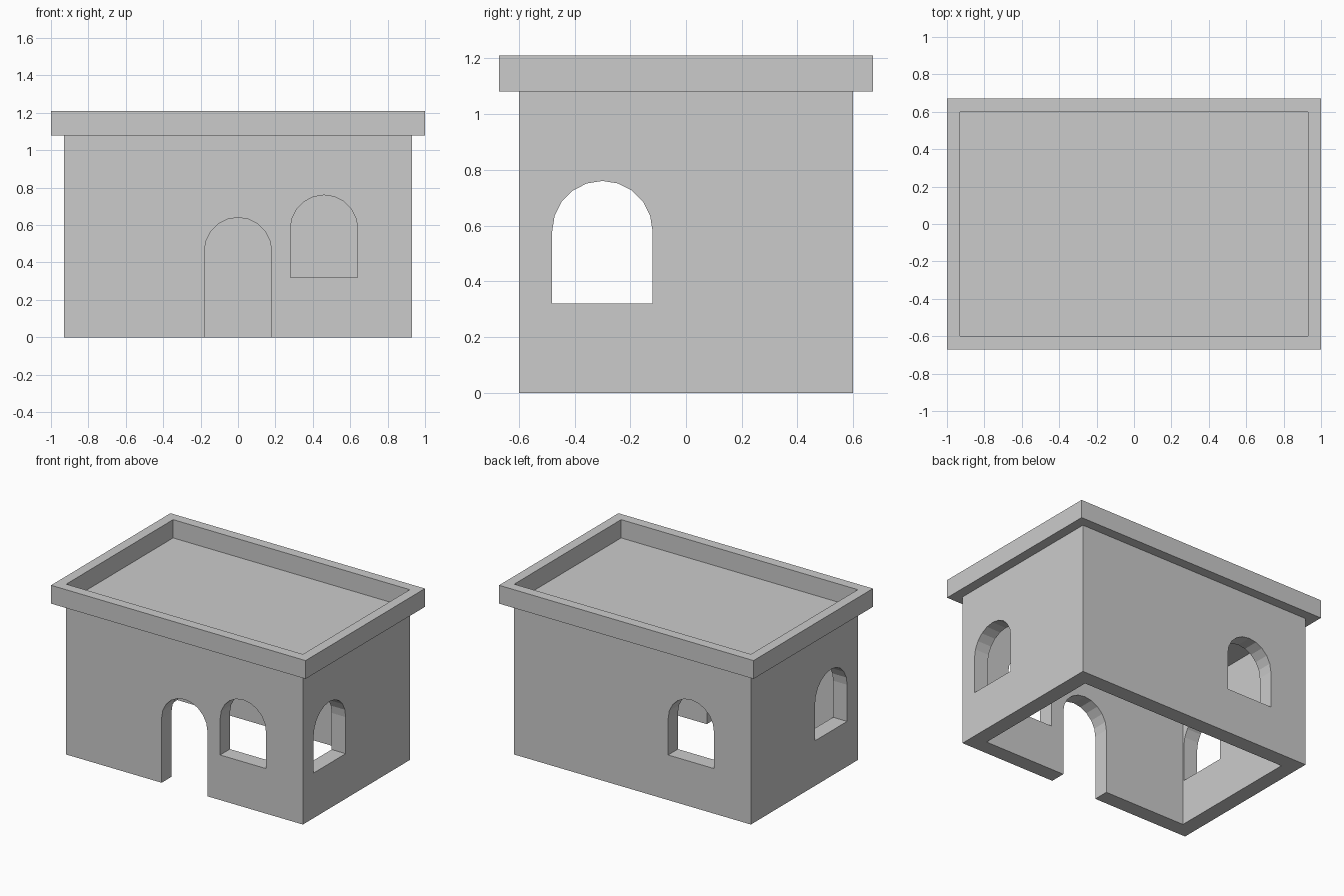
import bpy, bmesh
from math import sin, cos, pi
from mathutils import Matrix

if "Cube" in bpy.data.objects:
    bpy.data.objects.remove(bpy.data.objects["Cube"])

X, Y, H = 0.93, 0.60, 1.08      # wall half-sizes and height
T = 0.11                        # wall and roof thickness
RIM, TOP = 0.07, 1.21           # parapet width and top height
R = 0.18                        # arch radius


def new_object(name, bm):
    bmesh.ops.recalc_face_normals(bm, faces=bm.faces)
    mesh = bpy.data.meshes.new(name)
    bm.to_mesh(mesh)
    bm.free()
    ob = bpy.data.objects.new(name, mesh)
    bpy.context.collection.objects.link(ob)
    return ob


def box(name, x, y, z0, z1):
    bm = bmesh.new()
    bmesh.ops.create_cube(bm, size=1, matrix=Matrix.Translation((0, 0, (z0 + z1) / 2))
                          @ Matrix.Diagonal((2 * x, 2 * y, z1 - z0, 1)))
    return new_object(name, bm)


def arch_cutter(name, x, y, z0, spring, turn=0):
    """Arched prism through a wall; turn = pi/2 for the side walls."""
    bm = bmesh.new()
    outline = [(-R, z0), (R, z0)]
    outline += [(R * cos(pi * i / 10), spring + R * sin(pi * i / 10)) for i in range(11)]
    face = bm.faces.new([bm.verts.new((u, -0.2, z)) for u, z in outline])
    ext = bmesh.ops.extrude_face_region(bm, geom=[face])
    bmesh.ops.translate(bm, vec=(0, 0.4, 0),
                        verts=[v for v in ext["geom"] if isinstance(v, bmesh.types.BMVert)])
    bm.transform(Matrix.Translation((x, y, 0)) @ Matrix.Rotation(turn, 4, 'Z'))
    return new_object(name, bm)


def cut(target, cutter):
    mod = target.modifiers.new("cut", 'BOOLEAN')
    mod.operation, mod.solver, mod.object = 'DIFFERENCE', 'EXACT', cutter
    bpy.context.view_layer.objects.active = target
    bpy.ops.object.modifier_apply(modifier=mod.name)
    bpy.data.objects.remove(cutter)


# Hollow walls with flat roof, open underneath
walls = box("walls", X, Y, 0, H)
cut(walls, box("room_cutter", X - T, Y - T, -0.2, H - T))

# Doorway, front and back windows, one window in each side
cut(walls, arch_cutter("door_cutter", 0, -Y, -0.2, 0.46))
cut(walls, arch_cutter("front_window_cutter", 0.46, -Y, 0.32, 0.58))
cut(walls, arch_cutter("back_window_cutter", -0.46, Y, 0.32, 0.58))
for side in (-1, 1):
    cut(walls, arch_cutter("side_window_cutter", side * X, -0.30, 0.32, 0.58, pi / 2))

# Parapet: rectangular section swept around the roof edge
bm = bmesh.new()
loops = [[bm.verts.new((sx * (X + o), sy * (Y + o), z))
          for sx, sy in ((-1, -1), (1, -1), (1, 1), (-1, 1))]
         for o, z in ((0, H), (RIM, H), (RIM, TOP), (0, TOP))]
for i in range(4):
    a, b = loops[i], loops[(i + 1) % 4]
    for j in range(4):
        k = (j + 1) % 4
        bm.faces.new((a[j], a[k], b[k], b[j]))
new_object("parapet", bm)
